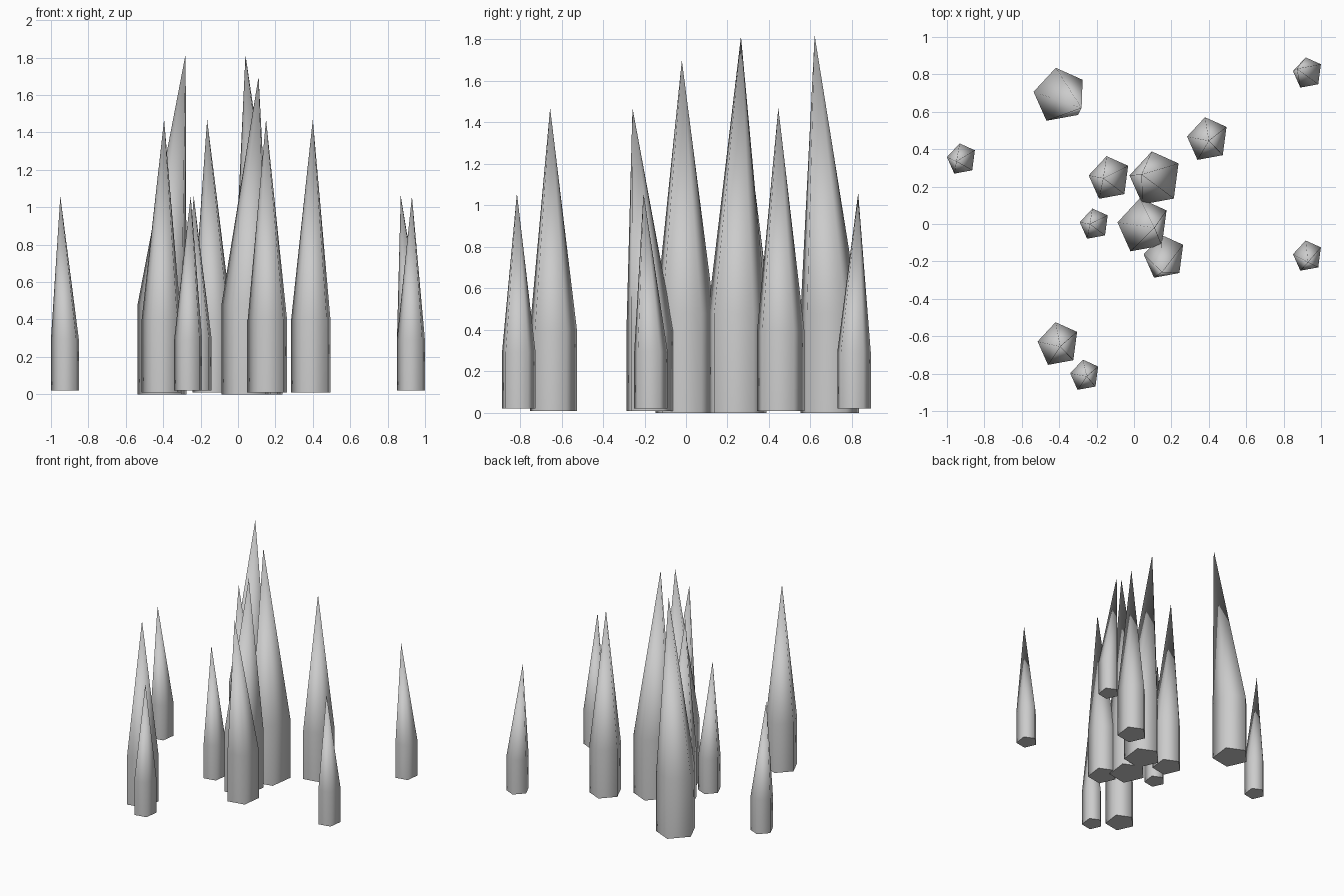
import bpy

if "Cube" in bpy.data.objects:
    bpy.data.objects.remove(bpy.data.objects["Cube"])

# Pentagon cross-section of the largest spike (x, y)
SECTION = [(-.018, .145), (-.137, .017), (-.068, -.138), (.100, -.107), (.125, .081)]
SHOULDER = .48

# name, scale, base height, centre (x, y), tip (x, y, z)
SPIKES = [
    ("large_spike", 1.0, 0.0, (-.40, .69), (-.28, .62, 1.82)),
    ("large_spike", 1.0, 0.0, (.113, .243), (.04, .265, 1.815)),
    ("large_spike", 1.0, 0.0, (.049, -.008), (.11, -.02, 1.70)),
    ("medium_spike", .805, .01, (.394, .454), (.40, .445, 1.47)),
    ("medium_spike", .805, .01, (-.132, .246), (-.165, .245, 1.47)),
    ("medium_spike", .805, .01, (.162, -.176), (.15, -.258, 1.47)),
    ("medium_spike", .805, .01, (-.405, -.642), (-.395, -.655, 1.47)),
    ("small_spike", .57, .02, (.928, .808), (.87, .83, 1.06)),
    ("small_spike", .57, .02, (.928, -.171), (.93, -.205, 1.06)),
    ("small_spike", .57, .02, (-.922, .348), (-.95, .335, 1.06)),
    ("small_spike", .57, .02, (-.212, 0), (-.237, 0, 1.06)),
    ("small_spike", .57, .02, (-.263, -.808), (-.253, -.815, 1.06)),
]


def spike(name, scale, base, centre, tip):
    """Five-sided shaft with an off-centre pointed tip."""
    cx, cy = centre
    n = len(SECTION)
    verts = [(cx + x * scale, cy + y * scale, z)
             for z in (base, base + SHOULDER * scale) for x, y in SECTION]
    verts.append(tip)
    faces = [tuple(reversed(range(n)))]
    for i in range(n):
        j = (i + 1) % n
        faces.append((i, j, n + j, n + i))
        faces.append((n + i, n + j, 2 * n))
    mesh = bpy.data.meshes.new(name)
    mesh.from_pydata(verts, [], faces)
    # Soft shading round the sides, crisp flat underside
    for p in mesh.polygons:
        p.use_smooth = p.index > 0
    for e in mesh.edges:
        e.use_edge_sharp = max(e.vertices) < n
    bpy.context.collection.objects.link(bpy.data.objects.new(name, mesh))


for s in SPIKES:
    spike(*s)
